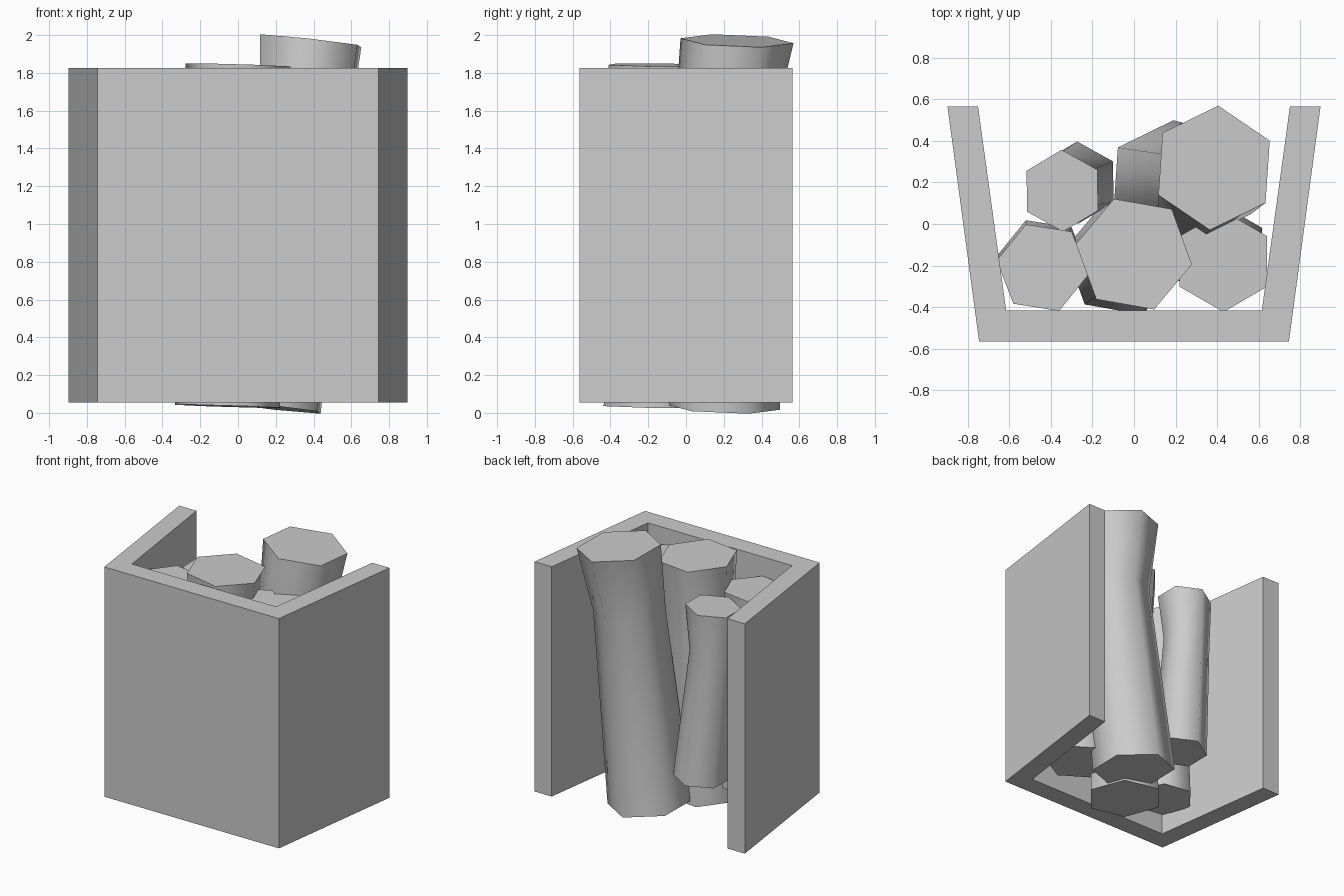
import bpy, bmesh, math
from mathutils import Vector, Matrix

if "Cube" in bpy.data.objects:
    bpy.data.objects.remove(bpy.data.objects["Cube"], do_unlink=True)

grey = bpy.data.materials.new("plain_grey")
grey.use_nodes = True
GREY = (0.6, 0.6, 0.6, 1)
grey.diffuse_color = GREY
grey.node_tree.nodes["Principled BSDF"].inputs["Base Color"].default_value = GREY


def finish(bm, name):
    bmesh.ops.recalc_face_normals(bm, faces=bm.faces)
    mesh = bpy.data.meshes.new(name)
    bm.to_mesh(mesh)
    bm.free()
    mesh.materials.append(grey)
    obj = bpy.data.objects.new(name, mesh)
    bpy.context.collection.objects.link(obj)
    return obj


def make_holder():
    # Three-walled holder: half profile mirrored, then extruded upwards
    half = [(0.615, -0.415), (0.75, 0.565), (0.897, 0.565), (0.745, -0.565)]
    profile = half + [(-x, y) for x, y in reversed(half)]
    bottom, height = 0.055, 1.772
    bm = bmesh.new()
    face = bm.faces.new([bm.verts.new((x, y, bottom)) for x, y in profile])
    up = bmesh.ops.extrude_face_region(bm, geom=[face])["geom"]
    verts = [v for v in up if isinstance(v, bmesh.types.BMVert)]
    bmesh.ops.translate(bm, vec=(0, 0, height), verts=verts)
    finish(bm, "holder")


def make_log(name, bottom, top, radius, angle, shift):
    # Leaning six-sided log with a slimmer, shifted waist ring
    sides = 6
    bottom, top = Vector(bottom), Vector(top)
    axis = (top - bottom).normalized()
    turn = Vector((0, 0, 1)).rotation_difference(axis).to_matrix()
    waist = bottom.lerp(top, 0.74) + Vector((*shift, 0))
    bm = bmesh.new()
    rings = []
    for centre, scale in ((bottom, 1), (waist, 0.86), (top, 1)):
        ring = []
        for i in range(sides):
            a = math.radians(angle) + math.tau * i / sides
            offset = Vector((math.cos(a), math.sin(a), 0)) * radius * scale
            ring.append(bm.verts.new(centre + turn @ offset))
        rings.append(ring)
    for low, high in zip(rings, rings[1:]):
        for i in range(sides):
            j = (i + 1) % sides
            bm.faces.new((low[i], low[j], high[j], high[i])).smooth = True
    # Flat caps with sharp rims
    for ring in (rings[0], rings[-1]):
        for edge in bm.faces.new(ring).edges:
            edge.smooth = False
    finish(bm, name)


make_holder()
make_log("tall_log", (0.17, 0.20, 0.03), (0.385, 0.27, 1.97), 0.30, 86, (0.02, -0.06))
make_log("middle_log", (-0.055, -0.17, 0.035), (0, -0.145, 1.842), 0.283, 110, (0, 0))
make_log("back_log", (-0.27, 0.20, 0.34), (-0.345, 0.16, 1.66), 0.197, 91, (-0.03, 0))
make_log("left_log", (-0.44, -0.19, 0.18), (-0.44, -0.21, 1.68), 0.223, 111, (0, 0))
make_log("right_log", (0.405, -0.14, 0.16), (0.43, -0.18, 1.71), 0.243, 90, (0, 0))
